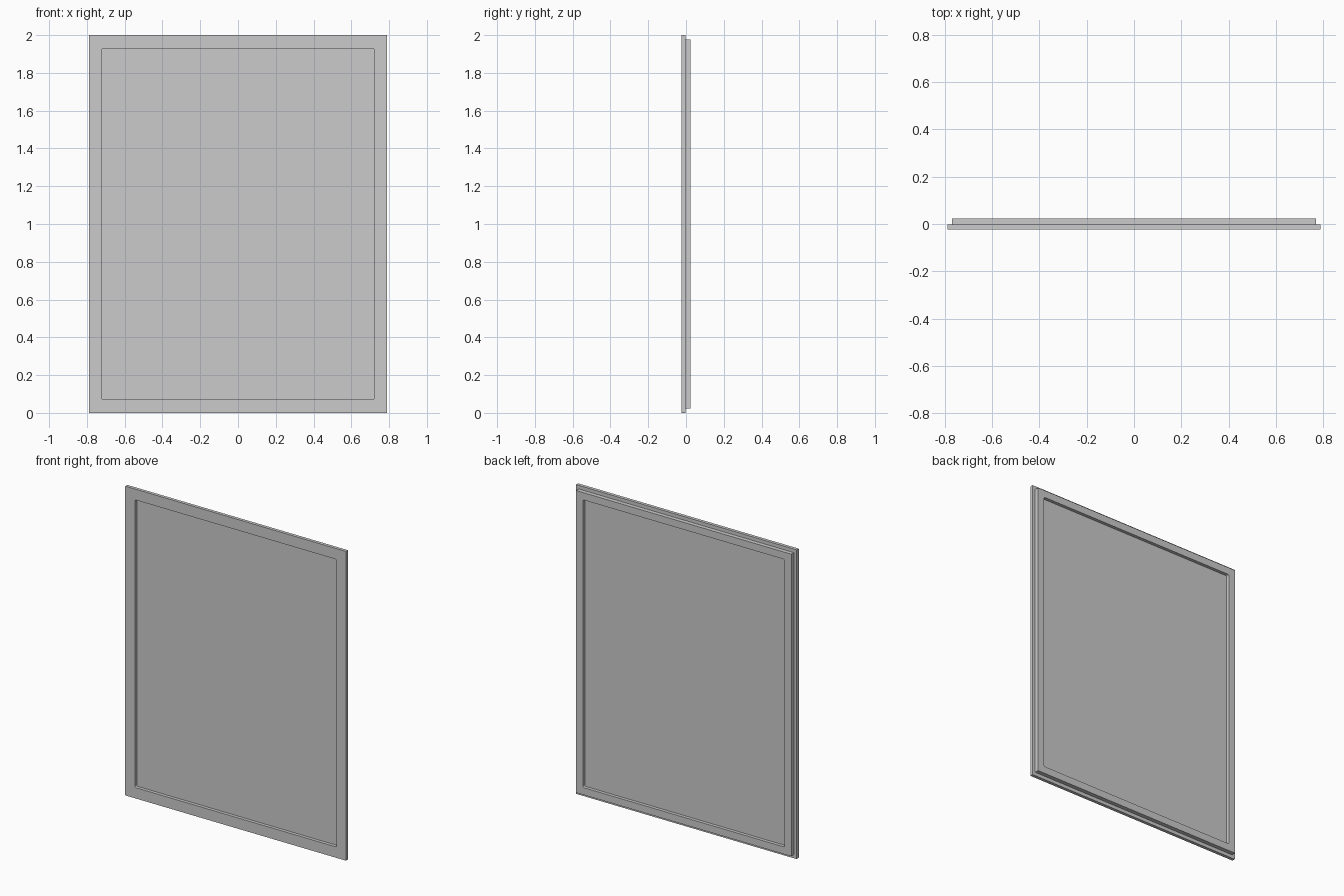
import bpy, bmesh
from math import sin, cos, pi

if "Cube" in bpy.data.objects:
    bpy.data.objects.remove(bpy.data.objects["Cube"])

def rounded_loop(half_w, z0, z1, radius, seg=4):
    """Rectangle outline in x/z with rounded corners, counter-clockwise."""
    pts = []
    corners = [(half_w, z1, 0), (-half_w, z1, 1), (-half_w, z0, 2), (half_w, z0, 3)]
    for x, z, quarter in corners:
        cx = x - radius if x > 0 else x + radius
        cz = z - radius if z == z1 else z + radius
        for i in range(seg + 1):
            a = (quarter + i / seg) * pi / 2
            pts.append((cx + radius * cos(a), cz + radius * sin(a)))
    return pts

def lathe_loops(name, loops, closed):
    """Skin successive (outline, y) loops; close as a ring or cap both ends."""
    bm = bmesh.new()
    rings = [[bm.verts.new((x, y, z)) for x, z in pts] for pts, y in loops]
    n = len(rings[0])
    pairs = list(zip(rings, rings[1:]))
    if closed:
        pairs.append((rings[-1], rings[0]))
    else:
        bm.faces.new(rings[0])
        bm.faces.new(rings[-1])
    for a, b in pairs:
        for i in range(n):
            j = (i + 1) % n
            bm.faces.new((a[i], a[j], b[j], b[i]))
    bmesh.ops.recalc_face_normals(bm, faces=bm.faces)
    mesh = bpy.data.meshes.new(name)
    bm.to_mesh(mesh)
    bm.free()
    obj = bpy.data.objects.new(name, mesh)
    bpy.context.collection.objects.link(obj)
    return obj

FRONT, STEP, BACK = -0.024, -0.003, 0.024
flange = rounded_loop(0.79, 0.0, 2.0, 0.002)
rebate = rounded_loop(0.77, 0.023, 1.977, 0.002)
opening = rounded_loop(0.722, 0.07, 1.93, 0.01)

# Stepped frame: wide front flange, narrower body behind it, open centre
lathe_loops("window_frame", [(opening, FRONT), (flange, FRONT), (flange, STEP),
                             (rebate, STEP), (rebate, BACK), (opening, BACK)], True)

# Thin pane set midway in the opening
pane = rounded_loop(0.724, 0.068, 1.932, 0.01)
lathe_loops("window_pane", [(pane, -0.003), (pane, 0.003)], False)
